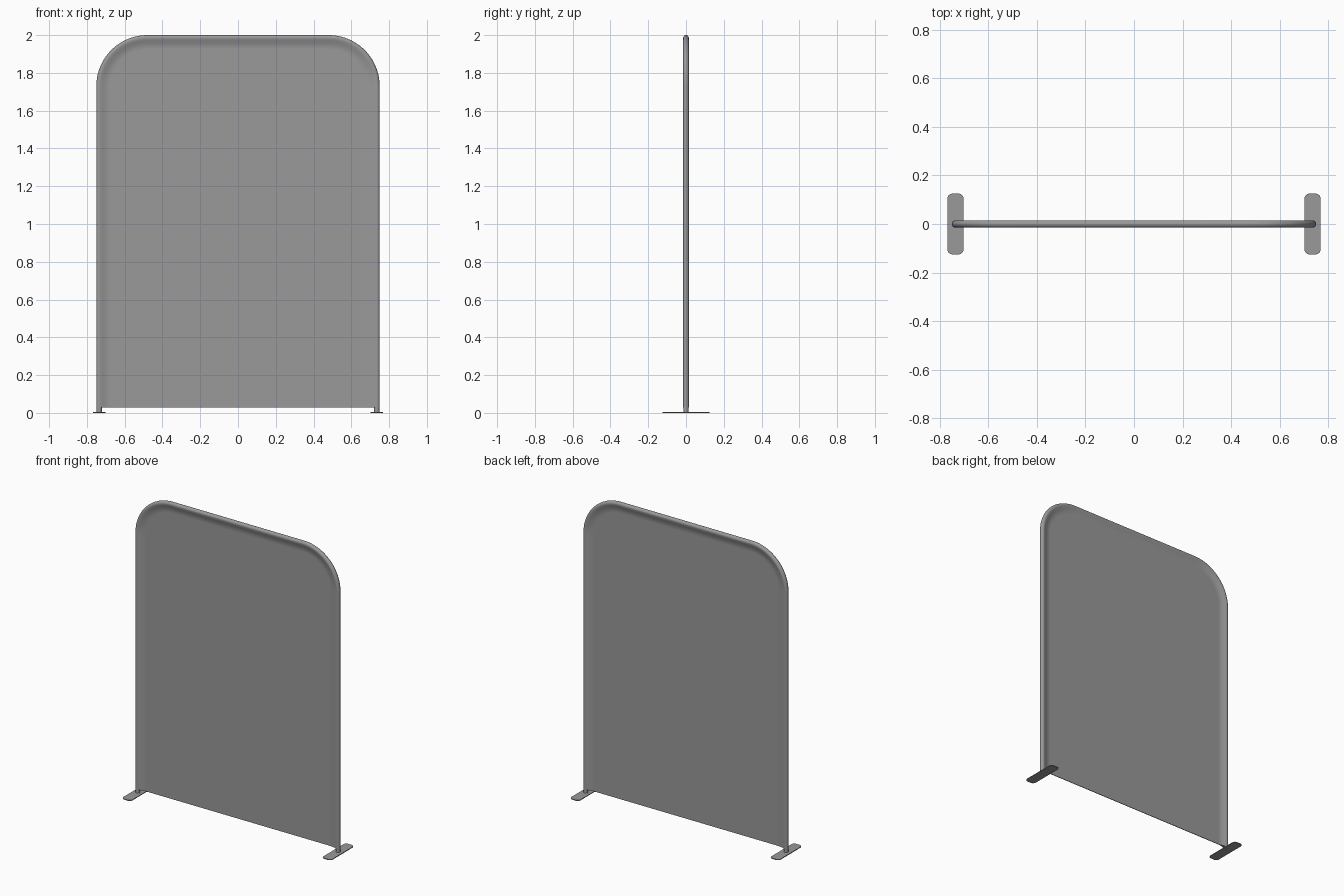
import bpy, bmesh
from math import sin, cos, pi, radians

if "Cube" in bpy.data.objects:
    bpy.data.objects.remove(bpy.data.objects["Cube"])

W, H, R, BOTTOM = 0.75, 2.0, 0.27, 0.028
SEG = 20

grey = bpy.data.materials.new("dark_grey")
grey.diffuse_color = (0.32, 0.32, 0.32, 1)
grey.use_nodes = True
grey.node_tree.nodes["Principled BSDF"].inputs["Base Color"].default_value = grey.diffuse_color


def arch(inset, base):
    """Open arch outline (x, z), left foot to right foot, inset from the outer edge."""
    x, r = W - inset, R - inset
    cx, cz = W - R, H - R
    pts = [(-x, base)]
    for i in range(SEG + 1):
        a = pi - i * pi / 2 / SEG
        pts.append((-cx + r * cos(a), cz + r * sin(a)))
    return pts + [(-px, pz) for px, pz in reversed(pts)]


def finish(name, bm):
    bmesh.ops.recalc_face_normals(bm, faces=bm.faces)
    me = bpy.data.meshes.new(name)
    bm.to_mesh(me)
    bm.free()
    me.materials.append(grey)
    ob = bpy.data.objects.new(name, me)
    bpy.context.collection.objects.link(ob)
    bpy.ops.object.select_all(action='DESELECT')
    ob.select_set(True)
    bpy.context.view_layer.objects.active = ob
    bpy.ops.object.shade_smooth_by_angle(angle=radians(40))
    return ob


# Fabric sleeve: rounded rim that eases into a thin flat panel
half = [(0.015 - 0.015 * cos(a), 0.015 * sin(a)) for a in [i * pi / 12 for i in range(7)]]
half += [(0.022, 0.014), (0.03, 0.0112), (0.04, 0.0076), (0.05, 0.0046), (0.06, 0.0027),
         (0.07, 0.002), (0.072, 0.002)]
profile = [(d, -h) for d, h in reversed(half)] + half[1:]
bm = bmesh.new()
rows = [[bm.verts.new((x, y, z)) for x, z in arch(d, BOTTOM)] for d, y in profile]
for a, b in zip(rows, rows[1:]):
    for i in range(len(a) - 1):
        bm.faces.new((a[i], a[i + 1], b[i + 1], b[i]))
bm.faces.new(rows[0])
bm.faces.new(rows[-1])
# closed lower hem: two rim ends and a thin strip between them
n = len(rows)
for side in (0, -1):
    for k in range(n // 2):
        quad = [rows[k][side], rows[k + 1][side], rows[n - 2 - k][side], rows[n - 1 - k][side]]
        face = list(dict.fromkeys(quad))
        if len(face) > 2:
            bm.faces.new(face)
bm.faces.new((rows[0][0], rows[0][-1], rows[-1][-1], rows[-1][0]))
panel = finish("fabric_panel", bm)
# keep the big flat faces evenly shaded
wn = panel.modifiers.new("flat_shading", 'WEIGHTED_NORMAL')
wn.keep_sharp = True

# Tube frame inside the sleeve, reaching down to the feet
bm = bmesh.new()
path = arch(0.015, 0.003)
N, TR = 20, 0.0138
rings = []
for i, (x, z) in enumerate(path):
    ax, az = path[max(i - 1, 0)]
    bx, bz = path[min(i + 1, len(path) - 1)]
    l = ((bx - ax) ** 2 + (bz - az) ** 2) ** 0.5
    nx, nz = -(bz - az) / l, (bx - ax) / l
    rings.append([bm.verts.new((x + nx * TR * cos(t), TR * sin(t), z + nz * TR * cos(t)))
                  for t in [2 * pi * k / N for k in range(N)]])
for a, b in zip(rings, rings[1:]):
    for k in range(N):
        bm.faces.new((a[k], a[(k + 1) % N], b[(k + 1) % N], b[k]))
bm.faces.new(rings[0])
bm.faces.new(rings[-1])
finish("tube_frame", bm)


# Flat feet with rounded corners
def foot(name, x):
    bm = bmesh.new()
    hx, hy, r, t = 0.0335, 0.125, 0.021, 0.005
    ring = []
    for q, (sx, sy) in enumerate([(1, 1), (-1, 1), (-1, -1), (1, -1)]):
        for i in range(7):
            a = (q + i / 6) * pi / 2
            ring.append(bm.verts.new((x + sx * (hx - r) + r * cos(a), sy * (hy - r) + r * sin(a), 0)))
    f = bm.faces.new(ring)
    ext = bmesh.ops.extrude_face_region(bm, geom=[f], use_keep_orig=True)
    bmesh.ops.translate(bm, vec=(0, 0, t), verts=[v for v in ext["geom"] if isinstance(v, bmesh.types.BMVert)])
    finish(name, bm)


foot("left_foot", -0.735)
foot("right_foot", 0.735)
